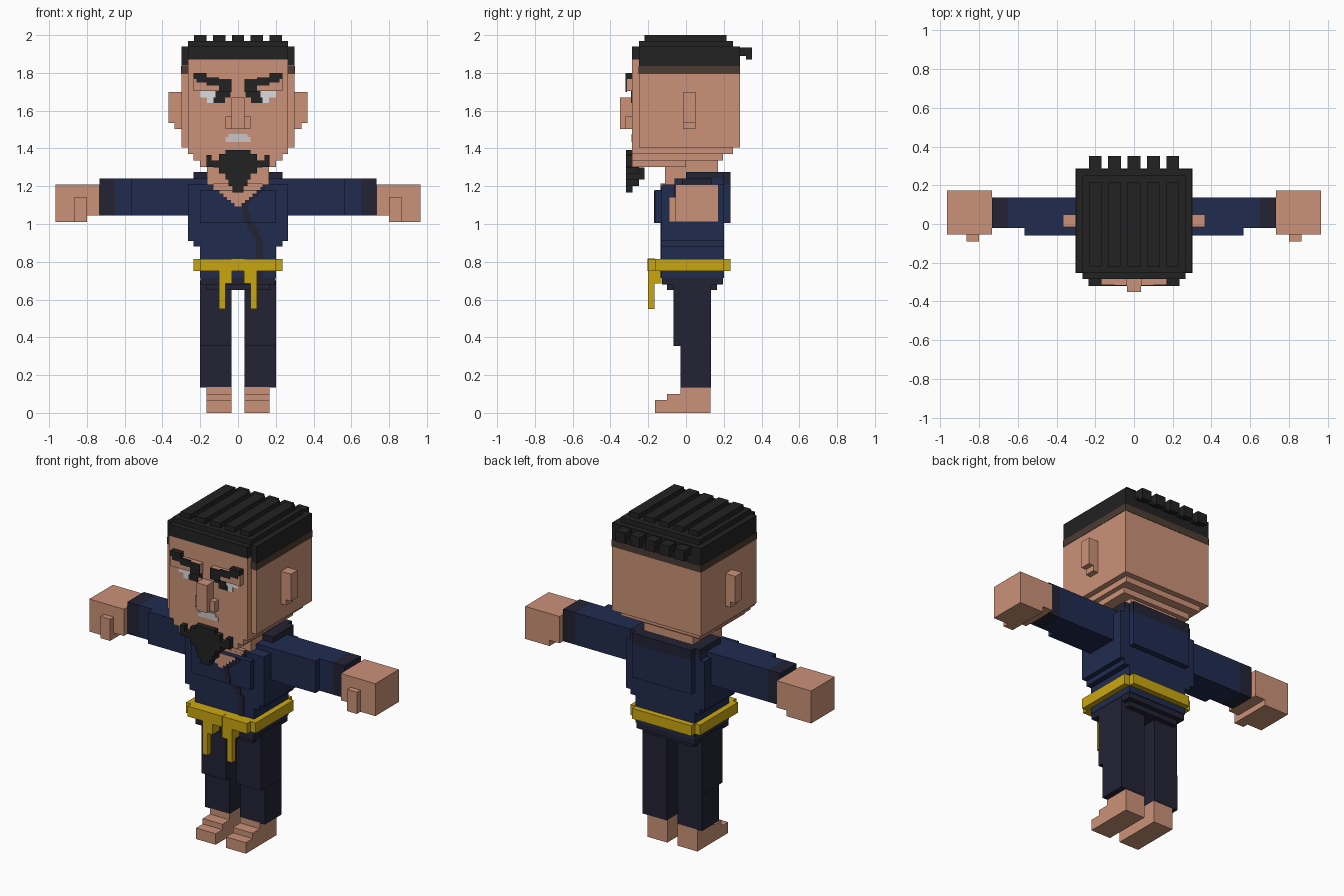
import bpy, bmesh


def lin(c):
    c /= 255
    return c / 12.92 if c <= 0.04045 else ((c + 0.055) / 1.055) ** 2.4


def material(name, r, g, b):
    m = bpy.data.materials.new(name)
    m.diffuse_color = (lin(r), lin(g), lin(b), 1)
    return m


SKIN = material("skin", 203, 146, 120)
BLACK = material("hair_black", 34, 34, 34)
FADE = material("hair_fade", 76, 60, 51)
NAVY = material("navy_cloth", 32, 43, 79)
DARK = material("dark_cloth", 35, 34, 53)
GOLD = material("gold_belt", 202, 167, 16)
WHITE = material("eye_white", 222, 220, 220)
TEETH = material("teeth", 203, 198, 198)


def part(name, mat, boxes, mirror=False):
    """One object from boxes given as (x0, x1, y0, y1, z0, z1)."""
    bm = bmesh.new()
    if mirror:
        boxes = boxes + [(-b[1], -b[0]) + tuple(b[2:]) for b in boxes]
    for x0, x1, y0, y1, z0, z1 in boxes:
        vs = bmesh.ops.create_cube(bm, size=1)["verts"]
        for v in vs:
            v.co = (x0 + (v.co.x + 0.5) * (x1 - x0),
                    y0 + (v.co.y + 0.5) * (y1 - y0),
                    z0 + (v.co.z + 0.5) * (z1 - z0))
    me = bpy.data.meshes.new(name)
    bm.to_mesh(me)
    bm.free()
    me.materials.append(mat)
    ob = bpy.data.objects.new(name, me)
    bpy.context.collection.objects.link(ob)
    return ob


# Feet and trousers
part("feet", SKIN, [
    (0.035, 0.168, -0.03, 0.13, 0, 0.137),
    (0.035, 0.168, -0.10, -0.03, 0, 0.10),
    (0.035, 0.168, -0.165, -0.10, 0, 0.067)], True)
part("trouser_legs", DARK, [
    (0.035, 0.202, -0.03, 0.133, 0.135, 0.355),
    (0.035, 0.20, -0.065, 0.133, 0.355, 0.70)], True)
part("trouser_hips", DARK, [
    (-0.17, 0.17, -0.10, 0.165, 0.65, 0.69),
    (-0.198, 0.198, -0.128, 0.195, 0.68, 0.715)])

# Jacket
part("jacket", NAVY, [
    (-0.20, 0.20, -0.13, 0.20, 0.715, 0.88),
    (-0.235, 0.235, -0.13, 0.20, 0.88, 0.91),
    (-0.265, 0.265, -0.13, 0.20, 0.91, 1.21),
    (-0.20, 0.20, -0.165, -0.13, 1.005, 1.18),
    (-0.20, 0.20, 0.20, 0.235, 1.005, 1.21),
    (-0.235, 0.235, -0.06, 0.20, 1.21, 1.24)])
part("jacket_collar", DARK, [
    (0.165, 0.235, 0.0, 0.20, 1.24, 1.275),
    (0.0, 0.20, 0.17, 0.235, 1.21, 1.275)], True)

# Open neckline: stepped rows narrowing downwards, with dark trim on each side
opening, trim = [], []
for i in range(6):
    z, w = 1.195 - i * 0.017, 0.118 - i * 0.02
    y = -0.169 if z < 1.18 else -0.135
    opening.append((-w, w, y, -0.12, z - 0.017, z))
    trim.append((w, w + 0.03, y, -0.12, z - 0.017, z))
part("chest_opening", SKIN, opening + [(-0.13, 0.13, -0.134, -0.10, 1.18, 1.215)])
part("neckline_trim", DARK, trim)
seam = [(0.02, 1.06, 1.10), (0.03, 1.005, 1.06)]
part("jacket_seam", DARK, [(x, x + 0.035, -0.169, -0.16, a, b) for x, a, b in seam] + [
    (0.05, 0.09, -0.135, -0.12, 0.965, 1.005),
    (0.075, 0.11, -0.135, -0.12, 0.93, 0.98),
    (0.095, 0.13, -0.135, -0.12, 0.715, 0.94)])

# Belt and its hanging tails
part("belt", GOLD, [
    (-0.235, 0.235, -0.165, 0.20, 0.752, 0.815),
    (-0.20, 0.20, -0.20, 0.235, 0.752, 0.815)])
part("belt_knot", GOLD, [(-0.035, 0.035, -0.203, -0.165, 0.75, 0.817)])
part("belt_tails", GOLD, [
    (0.033, 0.10, -0.20, -0.13, 0.685, 0.752),
    (0.066, 0.10, -0.20, -0.168, 0.55, 0.70)], True)

# Arms
part("sleeves", NAVY, [
    (0.20, 0.565, -0.06, 0.138, 1.045, 1.24),
    (0.565, 0.65, -0.02, 0.138, 1.045, 1.24)], True)
part("cuffs", DARK, [(0.65, 0.732, -0.02, 0.138, 1.045, 1.24)], True)
part("hands", SKIN, [
    (0.732, 0.80, -0.055, 0.172, 1.045, 1.208),
    (0.80, 0.965, -0.055, 0.172, 1.01, 1.208),
    (0.80, 0.865, -0.09, -0.055, 1.01, 1.142)], True)

# Neck and head
part("neck", SKIN, [(-0.165, 0.165, -0.11, 0.17, 1.18, 1.38)])
part("head", SKIN, [
    (-0.30, 0.30, -0.25, 0.285, 1.405, 1.80),
    (-0.297, 0.297, -0.25, 0.28, 1.80, 1.84),
    (-0.265, 0.265, -0.285, -0.25, 1.37, 1.87),
    (-0.265, 0.265, -0.25, 0.25, 1.37, 1.405),
    (-0.235, 0.235, -0.285, 0.195, 1.335, 1.37),
    (-0.20, 0.20, -0.285, 0.0, 1.302, 1.335)])
part("ears", SKIN, [
    (0.30, 0.335, -0.015, 0.05, 1.502, 1.70),
    (0.335, 0.367, -0.015, 0.05, 1.535, 1.70)], True)
part("nose", SKIN, [
    (-0.035, 0.035, -0.35, -0.28, 1.502, 1.67),
    (-0.067, 0.067, -0.32, -0.28, 1.502, 1.568)])

# Eyes and brows
part("brow_ridges", SKIN, [(0.035, 0.235, -0.315, -0.28, 1.705, 1.768)], True)
part("eyebrows", BLACK, [
    (0.167, 0.235, -0.32, -0.28, 1.768, 1.80),
    (0.10, 0.22, -0.32, -0.312, 1.748, 1.775),
    (0.035, 0.167, -0.32, -0.312, 1.733, 1.766),
    (0.035, 0.10, -0.32, -0.312, 1.70, 1.735)], True)
part("eye_whites", WHITE, [
    (0.12, 0.20, -0.288, -0.28, 1.67, 1.705),
    (0.115, 0.165, -0.288, -0.28, 1.64, 1.67)], True)
part("pupils", BLACK, [
    (0.04, 0.12, -0.29, -0.28, 1.67, 1.705),
    (0.07, 0.13, -0.29, -0.28, 1.64, 1.67)], True)
part("mouth", TEETH, [
    (-0.067, 0.067, -0.289, -0.28, 1.435, 1.46),
    (-0.05, 0.05, -0.289, -0.28, 1.46, 1.477)])

# Goatee, tapering to a point
rows = [(0.065, 1.37, 1.392), (0.10, 1.335, 1.37), (0.13, 1.30, 1.335),
        (0.10, 1.268, 1.30), (0.067, 1.235, 1.268), (0.05, 1.20, 1.235),
        (0.03, 1.167, 1.20)]
part("goatee", BLACK, [(-w, w, -0.318, -0.25 if 1.19 < a < 1.31 else -0.283, a, b)
                       for w, a, b in rows] +
     [(-0.065, 0.065, -0.25, -0.22, 1.235, 1.30)])
part("goatee_tips", BLACK, [
    (0.12, 0.167, -0.318, -0.28, 1.302, 1.335),
    (0.14, 0.167, -0.318, -0.28, 1.335, 1.365)], True)

# Hair cap, shaved band and swept-back ridges
part("hair_band", FADE, [(-0.302, 0.302, -0.252, 0.287, 1.795, 1.837)])
part("hair_cap", BLACK, [
    (-0.30, 0.30, -0.25, 0.285, 1.837, 1.94),
    (-0.265, 0.265, -0.285, -0.25, 1.87, 1.94),
    (-0.265, 0.265, -0.25, 0.25, 1.94, 1.97)])
ridges = []
for i in range(-2, 3):
    a, b = i * 0.1 - 0.033, i * 0.1 + 0.033
    ridges += [(a, b, -0.22, 0.215, 1.97, 2.0),
               (a, b, 0.28, 0.318, 1.89, 1.935),
               (a, b, 0.318, 0.35, 1.87, 1.935)]
part("hair_ridges", BLACK, ridges)
